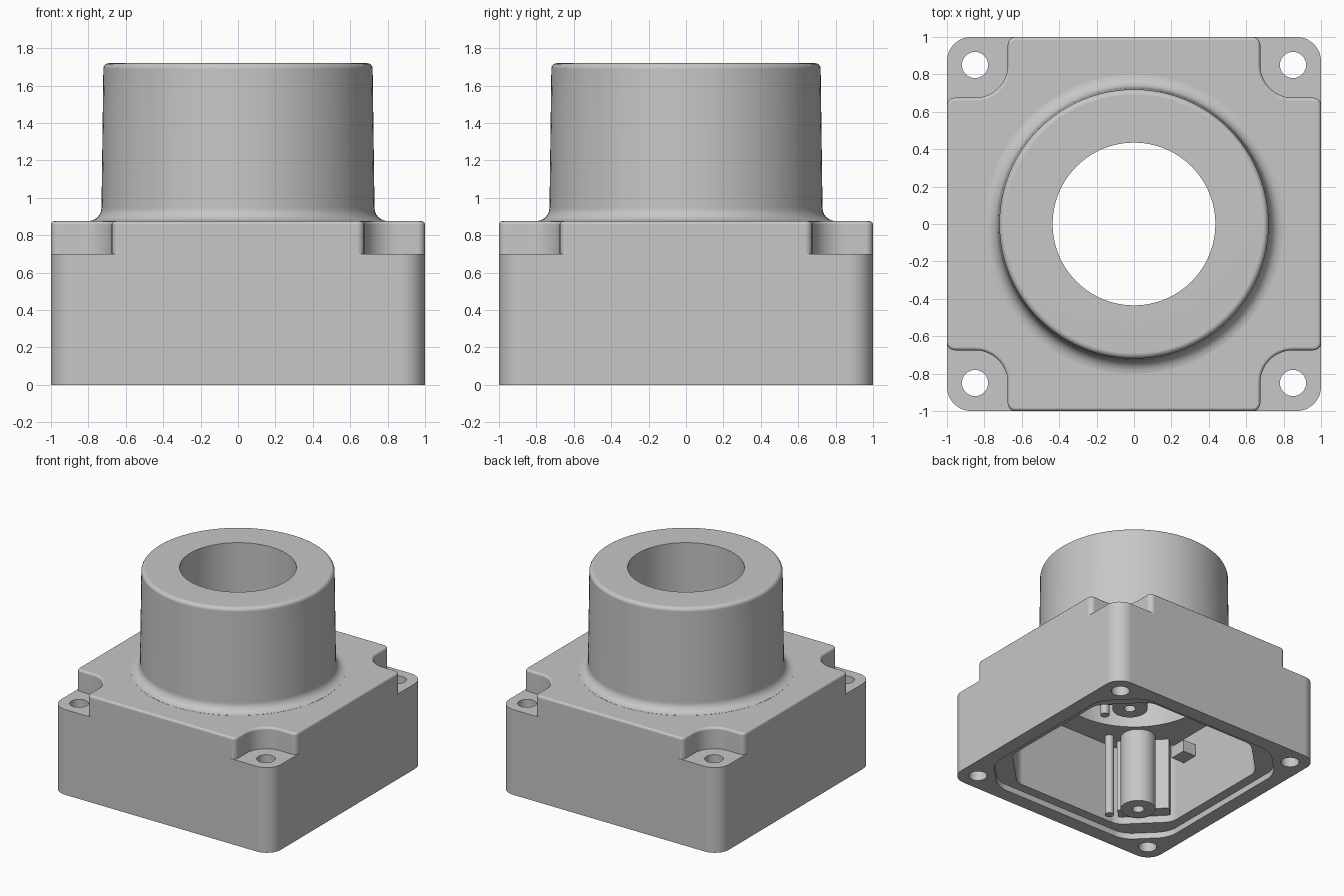
import bpy, bmesh, math
from math import cos, sin, pi

if "Cube" in bpy.data.objects:
    bpy.data.objects.remove(bpy.data.objects["Cube"])

metal = bpy.data.materials.new("plain grey")
metal.use_nodes = True
grey = (0.57, 0.57, 0.57, 1)
metal.diffuse_color = grey
metal.node_tree.nodes["Principled BSDF"].inputs["Base Color"].default_value = grey


def finish(name, bm):
    bmesh.ops.recalc_face_normals(bm, faces=bm.faces[:])
    mesh = bpy.data.meshes.new(name)
    bm.to_mesh(mesh)
    bm.free()
    mesh.materials.append(metal)
    ob = bpy.data.objects.new(name, mesh)
    bpy.context.collection.objects.link(ob)
    return ob


def prism(name, outline, z0, z1, side_round=0, top_round=0):
    """Extruded outline with optional rounding of uprights or the top rim."""
    bm = bmesh.new()
    base = bm.faces.new([bm.verts.new((x, y, z0)) for x, y in outline])
    ext = bmesh.ops.extrude_face_region(bm, geom=[base], use_keep_orig=True)
    for v in ext["geom"]:
        if isinstance(v, bmesh.types.BMVert):
            v.co.z = z1
    bmesh.ops.recalc_face_normals(bm, faces=bm.faces[:])
    if side_round:
        edges = [e for e in bm.edges if abs(e.verts[0].co.z - e.verts[1].co.z) > 0.001]
        bmesh.ops.bevel(bm, geom=edges, offset=side_round, offset_type='OFFSET',
                        segments=8, profile=0.5, affect='EDGES')
    if top_round:
        edges = [e for e in bm.edges if all(abs(v.co.z - z1) < 1e-5 for v in e.verts)]
        bmesh.ops.bevel(bm, geom=edges, offset=top_round, offset_type='OFFSET',
                        segments=3, profile=0.5, affect='EDGES')
    return finish(name, bm)


def arc(x, y, r, a0, a1, n):
    return [(x + r * cos(a0 + (a1 - a0) * i / (n - 1)),
             y + r * sin(a0 + (a1 - a0) * i / (n - 1))) for i in range(n)]


def cylinder(name, x, y, r, z0, z1, n=32):
    return prism(name, arc(x, y, r, 0, 2 * pi * (n - 1) / n, n), z0, z1)


def four_fold(quarter):
    """Repeat a quarter outline around the centre."""
    pts = []
    for k in range(4):
        c, s = round(cos(k * pi / 2)), round(sin(k * pi / 2))
        pts += [(x * c - y * s, x * s + y * c) for x, y in quarter]
    return pts


def lathe(name, profile, n=96):
    bm = bmesh.new()
    vs = [bm.verts.new((r, 0, z)) for r, z in profile]
    es = [bm.edges.new(p) for p in zip(vs, vs[1:])]
    bmesh.ops.spin(bm, geom=vs + es, cent=(0, 0, 0), axis=(0, 0, 1),
                   angle=2 * pi, steps=n, use_merge=True)
    bmesh.ops.remove_doubles(bm, verts=bm.verts[:], dist=1e-5)
    return finish(name, bm)


def combine(target, other, operation):
    mod = target.modifiers.new(operation.lower(), 'BOOLEAN')
    mod.operation, mod.solver, mod.object = operation, 'EXACT', other
    bpy.context.view_layer.objects.active = target
    bpy.ops.object.modifier_apply(modifier=mod.name)
    bpy.data.objects.remove(other)


# Square lower block
housing = prism("housing", four_fold([(1, 1)]), 0, 0.70, side_round=0.13)

# Upper plate with a scooped notch at each corner
notch = (arc(0.96, 0.635, 0.04, 0, pi / 2, 6)
         + arc(0.85, 0.85, 0.175, 1.5 * pi, pi, 14)
         + arc(0.635, 0.96, 0.04, 0, pi / 2, 6))
combine(housing, prism("upper_plate", four_fold(notch), 0.70, 0.875, top_round=0.018), 'UNION')

# Tapered round collar with a filleted foot and rounded rim
foot = [(0.80 - 0.07 * sin(a), 0.946 - 0.07 * cos(a))
        for a in (i * pi / 12 for i in range(7))]
rim = arc(0.69, 1.69, 0.03, 0, pi / 2, 6)
collar = lathe("collar", [(0, 0.8), (0.80, 0.8)] + foot + rim + [(0, 1.72)])
combine(housing, collar, 'UNION')

# Bore, collar hollow, cavity and seal step
for cutter in (cylinder("bore", 0, 0, 0.435, -0.1, 2, 96),
               cylinder("hollow", 0, 0, 0.6, 0.5, 1.1, 96),
               prism("cavity", four_fold([(0.8, 0.5), (0.5, 0.8)]), -0.1, 0.72, side_round=0.05),
               prism("seal_step", four_fold([(0.88, 0.63), (0.63, 0.88)]), -0.1, 0.05, side_round=0.08)):
    combine(housing, cutter, 'DIFFERENCE')

# Screw holes through the corners
for x, y in four_fold([(0.85, 0.85)]):
    combine(housing, cylinder("screw_hole", x, y, 0.07, -0.1, 0.8), 'DIFFERENCE')

# Two inner posts in opposite corners, each with a web, pin and screw hole
for side, pin in ((-1, (-0.34, -0.70)), (1, (0.67, 0.45))):
    px, py = side * 0.52, side * 0.57
    web = [(side * 0.62 + (u - v) * 0.707, side * 0.62 + (u + v) * 0.707)
           for u, v in ((-0.07, -0.2), (0.07, -0.2), (0.07, 0.2), (-0.07, 0.2))]
    combine(housing, prism("web", web, 0.11, 0.73), 'UNION')
    combine(housing, cylinder("post", px, py, 0.135, 0.09, 0.74), 'UNION')
    combine(housing, cylinder("post_hole", px, py, 0.045, 0, 0.4, 20), 'DIFFERENCE')
    combine(housing, cylinder("pin", *pin, 0.035, 0.03, 0.73, 16), 'UNION')

# Small stop on the inner side wall
stop = [(-0.85, -0.36), (-0.68, -0.36), (-0.68, -0.22), (-0.85, -0.22)]
combine(housing, prism("stop", stop, 0.51, 0.61), 'UNION')

# Smooth curves, flat faces and crisp edges
bpy.ops.object.select_all(action='DESELECT')
housing.select_set(True)
bpy.context.view_layer.objects.active = housing
bpy.ops.object.shade_smooth_by_angle(angle=math.radians(32))
housing.modifiers.new("flat_faces", 'WEIGHTED_NORMAL').keep_sharp = True
